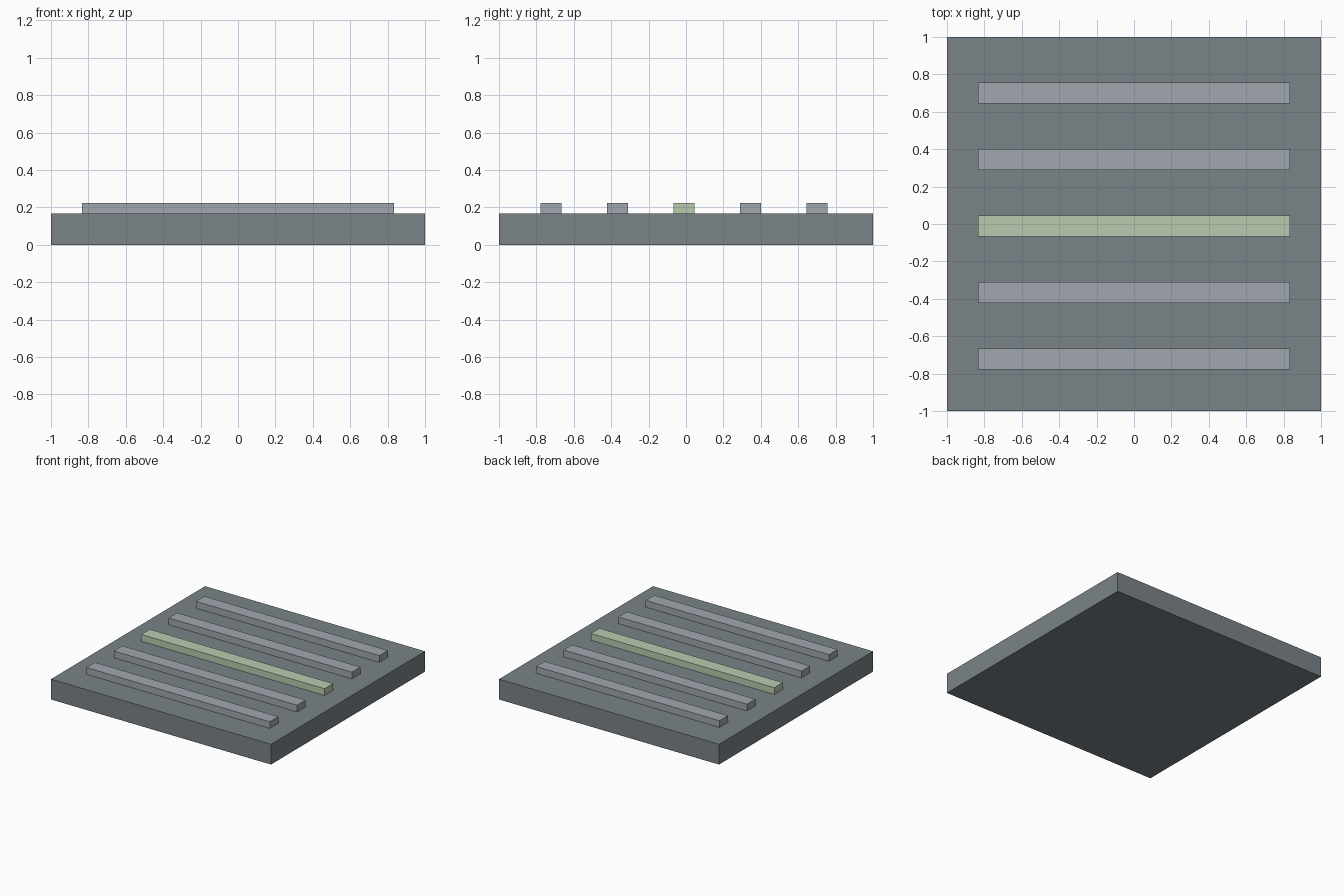
import bpy

cube = bpy.data.objects.get("Cube")
if cube:
    bpy.data.objects.remove(cube, do_unlink=True)

UNIT = 2 / 18  # the slab is 18 modules wide


def linear(c):
    c /= 255
    return c / 12.92 if c <= 0.04045 else ((c + 0.055) / 1.055) ** 2.4


def material(name, *rgb):
    colour = (*(linear(c) for c in rgb), 1)
    mat = bpy.data.materials.new(name)
    mat.use_nodes = True
    mat.diffuse_color = colour
    bsdf = mat.node_tree.nodes["Principled BSDF"]
    bsdf.inputs["Base Color"].default_value = colour
    bsdf.inputs["Roughness"].default_value = 0.8
    return mat


def box(name, size, y, bottom, mat):
    """Box sized in modules, resting on the given height."""
    bpy.ops.mesh.primitive_cube_add(
        size=1, location=(0, y * UNIT, (bottom + size[2] / 2) * UNIT))
    obj = bpy.context.object
    obj.name = name
    obj.scale = [s * UNIT for s in size]
    bpy.ops.object.transform_apply(location=False, rotation=False, scale=True)
    obj.data.materials.append(mat)
    return obj


slab_grey = material("slab grey", 122, 131, 137)
bar_grey = material("light bar grey", 160, 167, 174)
bar_green = material("pale green", 185, 202, 175)

# Square base slab
box("base_slab", (18, 18, 1.5), 0, 0, slab_grey)

# Five raised bars, the middle one green
for i in range(5):
    middle = i == 2
    box("middle_bar" if middle else f"bar_{i + 1}", (15, 1, 0.5),
        -6.5 + 3.2 * i, 1.5, bar_green if middle else bar_grey)
